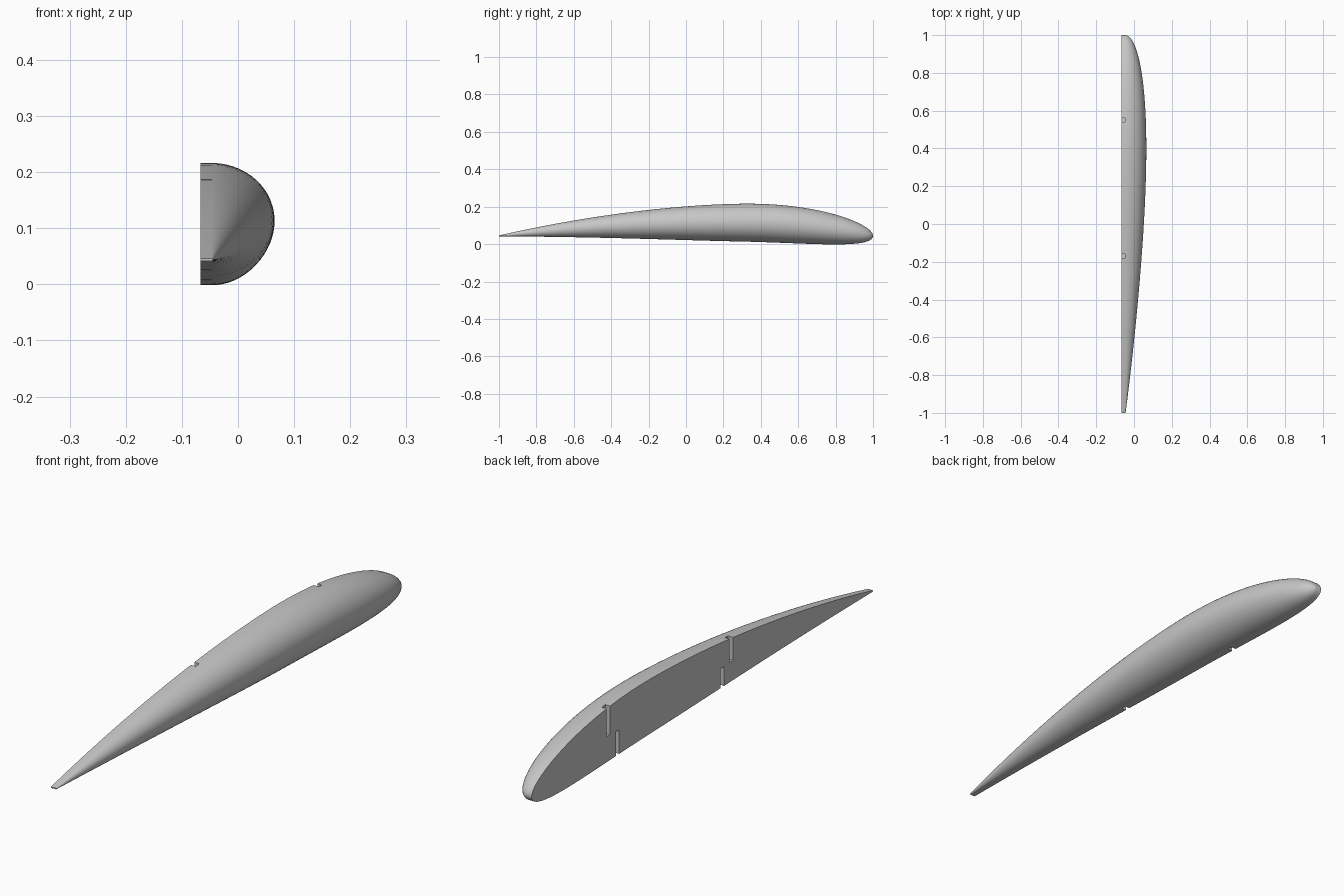
import bpy, bmesh, math

cube = bpy.data.objects.get("Cube")
if cube:
    bpy.data.objects.remove(cube, do_unlink=True)

ROOT_X, EDGE_X = -0.067, -0.047   # flat root face, start of the rounding
ROWS, ARC = 72, 36

grey = bpy.data.materials.new("light_grey")
grey.use_nodes = True
colour = (0.57, 0.57, 0.57, 1)
grey.diffuse_color = colour
grey.node_tree.nodes["Principled BSDF"].inputs["Base Color"].default_value = colour


def half_thickness(f):
    return 1.02 * (0.2969 * math.sqrt(f) - 0.126 * f - 0.3516 * f**2
                   + 0.2843 * f**3 - 0.1015 * f**4)


def camber(f):
    peak = 0.36
    span = peak if f < peak else 1 - peak
    return 0.044 + 0.071 * (1 - ((f - peak) / span) ** 2)


def section(f):
    """Straight strip at the root followed by a half-round outer side."""
    h, mid = half_thickness(f), camber(f)
    points = [(ROOT_X, mid + h)]
    for i in range(ARC + 1):
        a = math.pi * i / ARC
        points.append((EDGE_X + 1.1 * h * math.sin(a), mid + h * math.cos(a)))
    points.append((ROOT_X, mid - h))
    return points


# Wing tip body, lofted from the nose to the trailing edge
bm = bmesh.new()
rings = []
for r in range(ROWS + 1):
    f = (1 - math.cos(math.pi * r / ROWS)) / 2
    rings.append([bm.verts.new((x, 1 - 2 * f, z)) for x, z in section(f)])
for a, b in zip(rings, rings[1:]):
    for i in range(len(a)):
        j = (i + 1) % len(a)
        bm.faces.new((a[i], a[j], b[j], b[i]))
bm.faces.new(rings[-1])
bmesh.ops.remove_doubles(bm, verts=bm.verts, dist=1e-5)
bmesh.ops.recalc_face_normals(bm, faces=bm.faces)
mesh = bpy.data.meshes.new("wing_tip")
bm.to_mesh(mesh)
bm.free()
mesh.materials.append(grey)
wing = bpy.data.objects.new("wing_tip", mesh)
bpy.context.collection.objects.link(wing)
bpy.context.view_layer.objects.active = wing
wing.select_set(True)


# Spar slots: one from above and one from below at each station
def cut_slot(y, z_low, z_high):
    bm = bmesh.new()
    bmesh.ops.create_cube(bm, size=1)
    for v in bm.verts:
        v.co.x = ROOT_X + (0.02 if v.co.x > 0 else -0.05)
        v.co.y = y + v.co.y * 0.02
        v.co.z = z_high if v.co.z > 0 else z_low
    data = bpy.data.meshes.new("slot_cutter")
    bm.to_mesh(data)
    bm.free()
    data.materials.append(grey)
    cutter = bpy.data.objects.new("slot_cutter", data)
    cutter.hide_render = True
    bpy.context.collection.objects.link(cutter)
    mod = wing.modifiers.new("slot", "BOOLEAN")
    mod.operation, mod.solver, mod.object = "DIFFERENCE", "EXACT", cutter
    bpy.ops.object.modifier_apply(modifier=mod.name)
    bpy.data.objects.remove(cutter, do_unlink=True)


for y in (0.55, -0.17):
    cut_slot(y, 0.1, 0.3)
for y in (0.497, -0.117):
    cut_slot(y, -0.1, 0.097)

bpy.ops.object.shade_smooth_by_angle(angle=math.radians(30))
